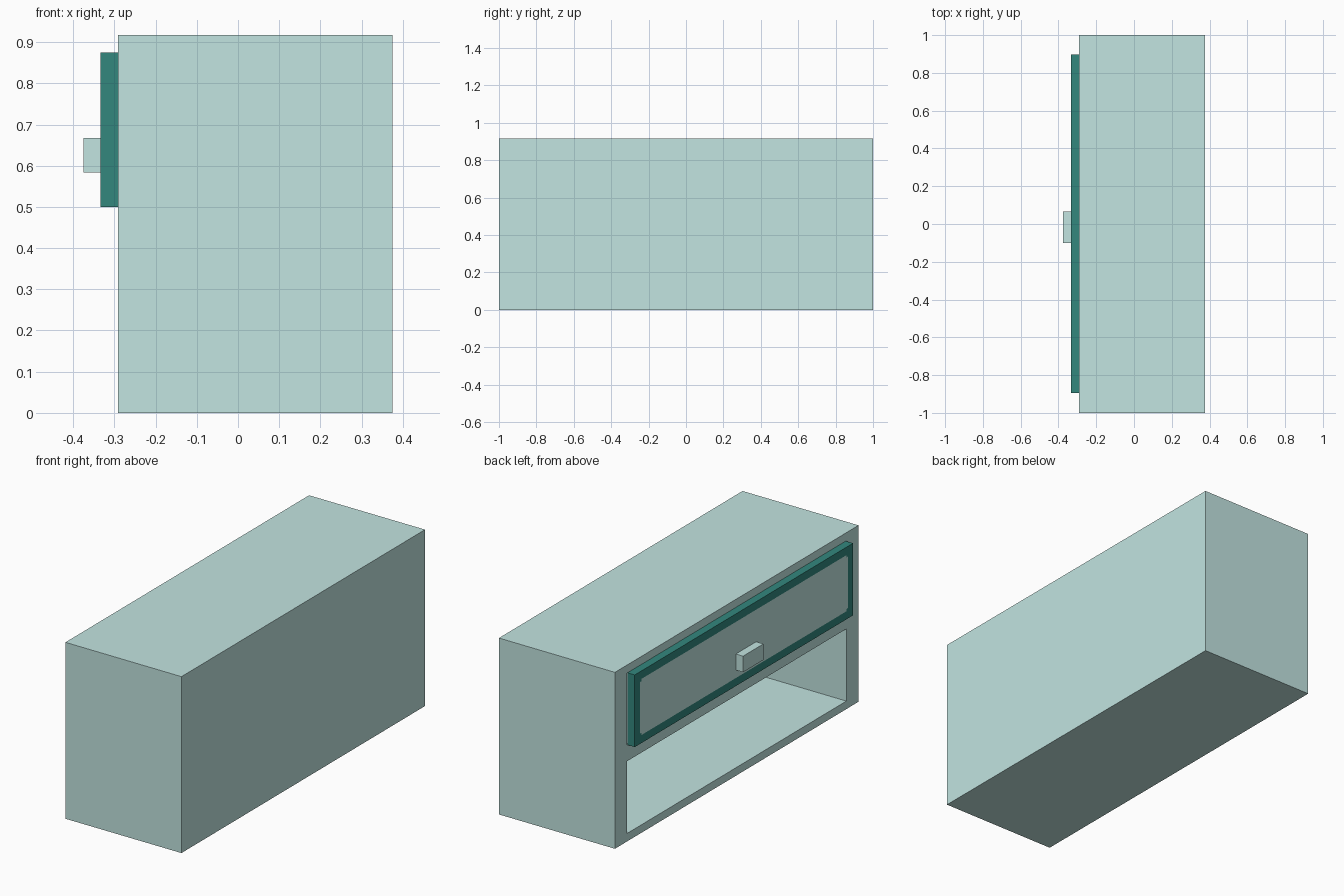
import bpy, bmesh
from mathutils import Vector

if "Cube" in bpy.data.objects:
    bpy.data.objects.remove(bpy.data.objects["Cube"])

U = 1 / 24  # board thickness


def material(name, rgb):
    m = bpy.data.materials.new(name)
    m.diffuse_color = (*rgb, 1)
    m.use_nodes = True
    m.node_tree.nodes["Principled BSDF"].inputs["Base Color"].default_value = m.diffuse_color
    return m


pale = material("pale sage", (0.54, 0.78, 0.75))
teal = material("deep teal", (0.033, 0.245, 0.208))


def add_box(bm, lo, hi):
    for v in bmesh.ops.create_cube(bm, size=1)["verts"]:
        v.co = Vector([lo[i] if v.co[i] < 0 else hi[i] for i in range(3)])
    bm.normal_update()


def finish(bm, name, *mats):
    bmesh.ops.recalc_face_normals(bm, faces=bm.faces)
    mesh = bpy.data.meshes.new(name)
    bm.to_mesh(mesh)
    bm.free()
    for m in mats:
        mesh.materials.append(m)
    obj = bpy.data.objects.new(name, mesh)
    bpy.context.collection.objects.link(obj)
    return obj


def box(name, lo, hi, mat):
    bm = bmesh.new()
    add_box(bm, lo, hi)
    return finish(bm, name, mat)


# Cabinet shell: the -x face is inset to a frame, then pushed in as a cavity
bm = bmesh.new()
add_box(bm, (-7 * U, -1, 0), (9 * U, 1, 22 * U))
front = min(bm.faces, key=lambda f: f.calc_center_median().x)
bmesh.ops.inset_individual(bm, faces=[front], thickness=0.02)
for v in front.verts:
    v.co.y = 0.9 if v.co.y > 0 else -0.9
    v.co.z = 21 * U if v.co.z > 11 * U else U
back = bmesh.ops.extrude_discrete_faces(bm, faces=[front])["faces"][0]
for v in back.verts:
    v.co.x = 8 * U
finish(bm, "cabinet_shell", pale)

# Divider between the drawer and the open compartment
box("divider_shelf", (-7 * U, -0.9, 10 * U), (8 * U, 0.9, 12 * U), pale)

# Drawer front: dark border with a flush pale panel, notched at its corners
y0, y1, z0, z1 = -0.895, 0.897, 12 * U, 21 * U
bm = bmesh.new()
add_box(bm, (-8 * U, y0, z0), (-7 * U, y1, z1))
notch = 0.012
for axis, lo, hi in ((1, y0, y1), (2, z0, z1)):
    for d in (U, U + notch):
        for c in (lo + d, hi - d):
            co, no = Vector(), Vector()
            co[axis], no[axis] = c, 1
            bmesh.ops.bisect_plane(bm, geom=bm.verts[:] + bm.edges[:] + bm.faces[:],
                                   plane_co=co, plane_no=no)
bm.normal_update()
for f in bm.faces:
    c = f.calc_center_median()
    dy, dz = min(c.y - y0, y1 - c.y), min(c.z - z0, z1 - c.z)
    inside = min(dy, dz) > U and max(dy, dz) > U + notch
    f.material_index = 1 if f.normal.x < -0.9 and inside else 0
finish(bm, "drawer_front", teal, pale)

# Drawer knob
box("drawer_knob", (-9 * U, -0.1, 14 * U), (-8 * U, 0.067, 16 * U), pale)
